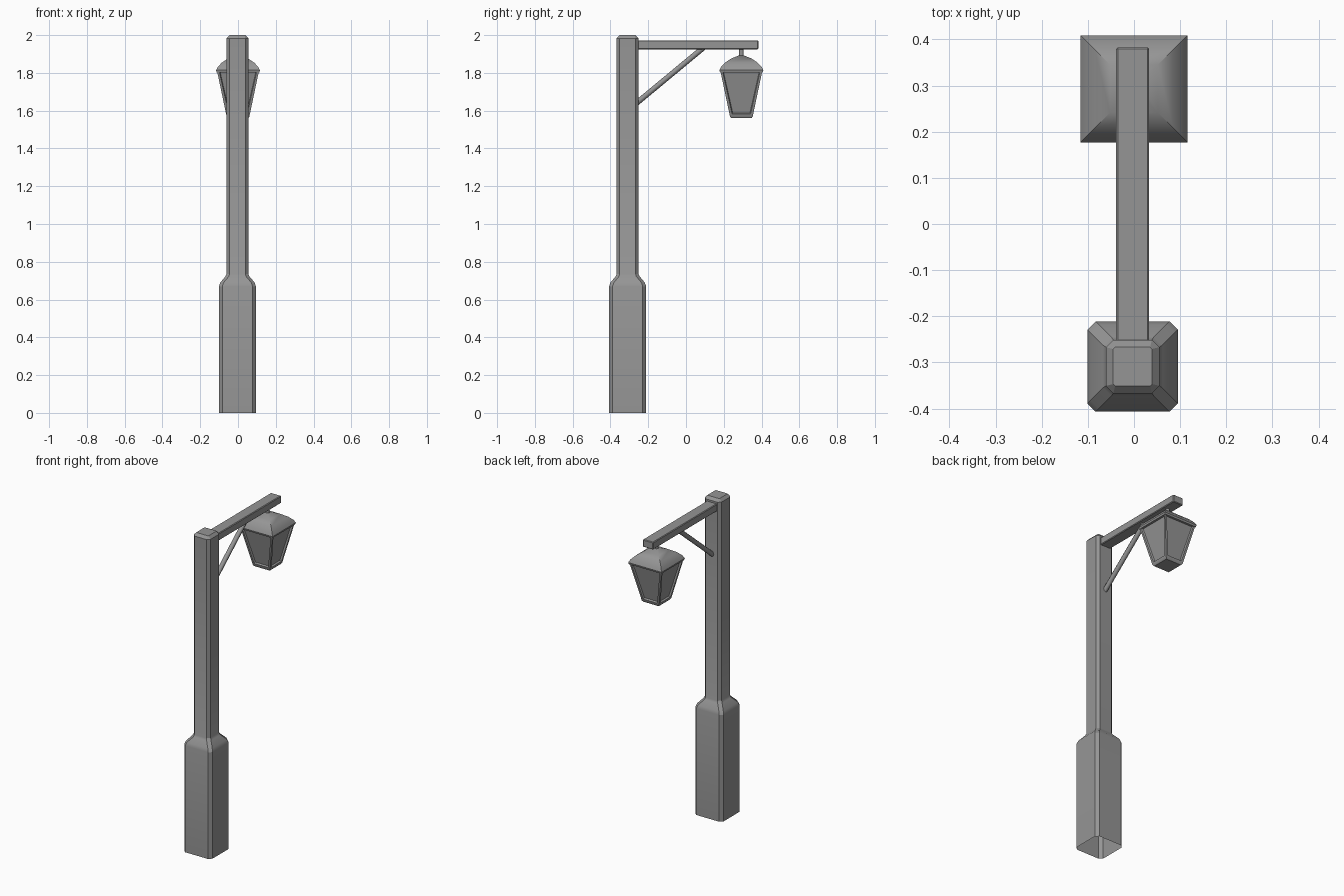
import bpy, bmesh, math
from mathutils import Vector

cube = bpy.data.objects.get("Cube")
if cube:
    bpy.data.objects.remove(cube)

POST_X, POST_Y, LAMP_Y = -0.003, -0.309, 0.293

metal = bpy.data.materials.new("grey metal")
metal.use_nodes = True
grey = (0.3, 0.3, 0.3, 1)
metal.diffuse_color = grey
metal.node_tree.nodes["Principled BSDF"].inputs["Base Color"].default_value = grey


def finish(name, bm, angle=30):
    bmesh.ops.recalc_face_normals(bm, faces=bm.faces)
    mesh = bpy.data.meshes.new(name)
    bm.to_mesh(mesh)
    bm.free()
    mesh.materials.append(metal)
    ob = bpy.data.objects.new(name, mesh)
    bpy.context.collection.objects.link(ob)
    bpy.ops.object.select_all(action='DESELECT')
    ob.select_set(True)
    bpy.context.view_layer.objects.active = ob
    bpy.ops.object.shade_smooth_by_angle(angle=math.radians(angle))
    return ob


def square_loft(x, y, profile, cap_bottom=True):
    """Stack square rings of (half width, height, corner chamfer)."""
    bm = bmesh.new()
    rings = []
    for half, z, cut in profile:
        ring = []
        for sx, sy in ((1, 1), (-1, 1), (-1, -1), (1, -1)):
            pts = [(half, half)]
            if cut:
                pts = [(half, half - cut), (half - cut, half)]
                if sx * sy < 0:
                    pts.reverse()
            ring += [bm.verts.new((x + sx * px, y + sy * py, z)) for px, py in pts]
        rings.append(ring)
    for low, high in zip(rings, rings[1:]):
        for i in range(len(low)):
            j = (i + 1) % len(low)
            bm.faces.new((low[i], low[j], high[j], high[i]))
    bm.faces.new(rings[-1])
    if cap_bottom:
        bm.faces.new(rings[0][::-1])
    return bm


# Post with a thick base, sloped shoulder and chamfered top, open underneath
post = square_loft(POST_X, POST_Y, [
    (0.098, 0, 0.018), (0.098, 0.67, 0.018), (0.091, 0.69, 0.018),
    (0.064, 0.722, 0.018), (0.058, 0.735, 0.016),
    (0.058, 1.983, 0.016), (0.042, 2.0, 0.004)], cap_bottom=False)
finish("post", post, 25)

# Horizontal arm
bm = bmesh.new()
bmesh.ops.create_cube(bm, size=1)
start, end = POST_Y + 0.04, 0.383
for v in bm.verts:
    v.co = (POST_X + v.co.x * 0.072, (start + end) / 2 + v.co.y * (end - start),
            1.948 + v.co.z * 0.047)
bmesh.ops.bevel(bm, geom=bm.edges[:], offset=0.004, segments=1, affect='EDGES')
finish("arm", bm)

# Diagonal brace
low, high = Vector((POST_X, -0.275, 1.629)), Vector((POST_X, 0.1, 1.94))
bm = bmesh.new()
bmesh.ops.create_cone(bm, cap_ends=True, segments=8, radius1=0.0145,
                      radius2=0.0145, depth=(high - low).length)
brace = finish("brace", bm, 50)
brace.location = (low + high) / 2
brace.rotation_euler = (high - low).to_track_quat('Z', 'Y').to_euler()

# Lantern body with recessed panes
body = square_loft(0, LAMP_Y, [(0.053, 1.56, 0), (0.06, 1.568, 0), (0.112, 1.815, 0)])
panes = [f for f in body.faces if f.calc_center_median().z > 1.6 and abs(f.normal.z) < 0.8]
body.normal_update()
bmesh.ops.recalc_face_normals(body, faces=body.faces)
panes = [f for f in body.faces if abs(f.normal.z) < 0.5 and f.calc_area() > 0.01]
bmesh.ops.inset_individual(body, faces=panes, thickness=0.018)
bmesh.ops.inset_individual(body, faces=panes, thickness=0.005, depth=-0.01)
finish("lantern_body", body)

# Domed square roof
roof = square_loft(0, LAMP_Y, [
    (0.113, 1.803, 0), (0.116, 1.814, 0), (0.107, 1.832, 0), (0.085, 1.855, 0),
    (0.052, 1.877, 0), (0.014, 1.892, 0)])
finish("lantern_roof", roof, 40)

# Hanger between the roof and the arm
bm = bmesh.new()
bmesh.ops.create_cone(bm, cap_ends=True, segments=8, radius1=0.012, radius2=0.012, depth=0.06)
bmesh.ops.translate(bm, verts=bm.verts, vec=(0, LAMP_Y, 1.91))
finish("lantern_hanger", bm, 50)
